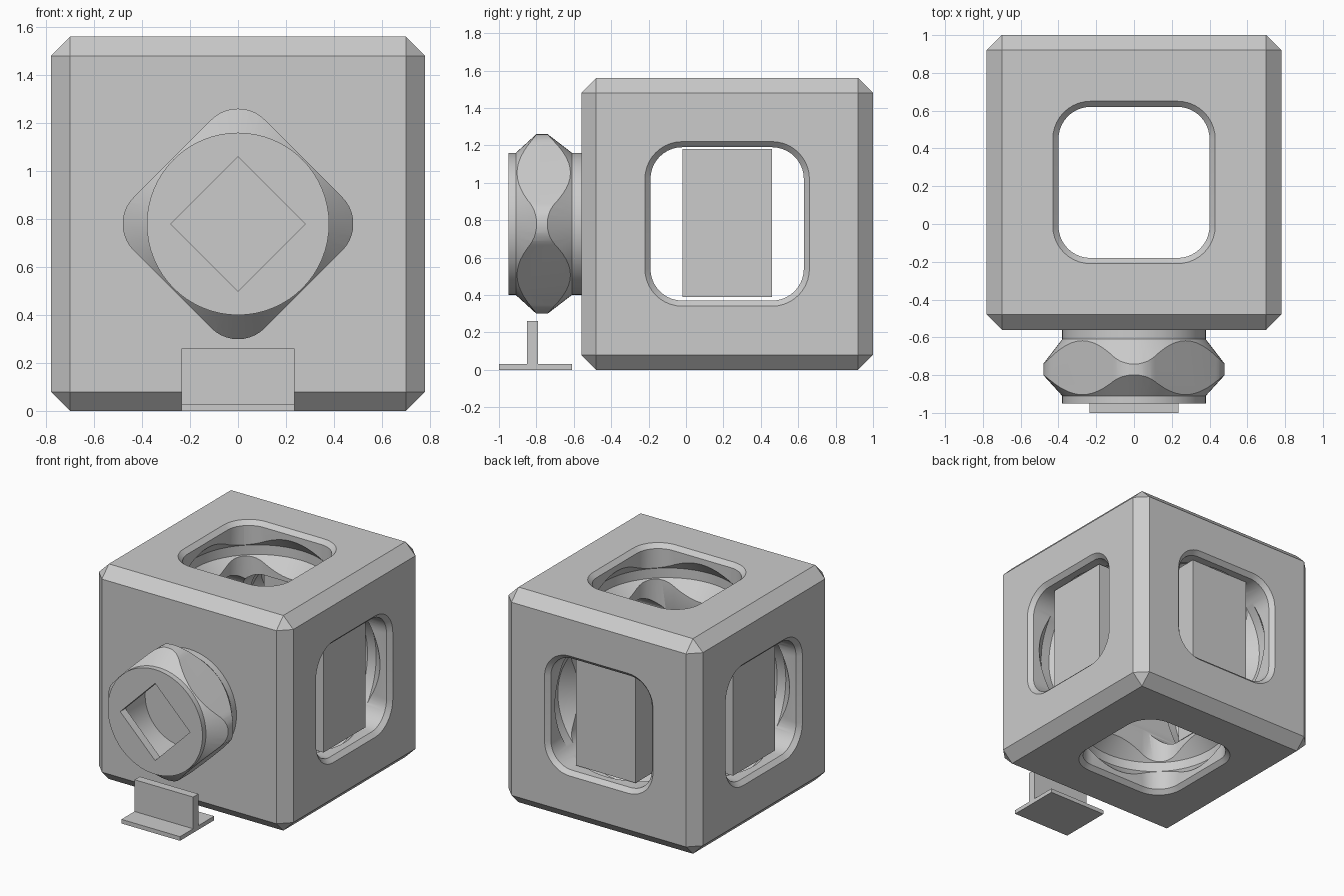
import bpy, bmesh, math
from mathutils import Matrix, Vector

if "Cube" in bpy.data.objects:
    bpy.data.objects.remove(bpy.data.objects["Cube"])

CENTRE = Vector((0, 0.22, 0.78))
HALF = 0.78
grey = bpy.data.materials.new("light_grey")
grey.diffuse_color = (0.60, 0.60, 0.60, 1)
grey.use_nodes = True
grey.node_tree.nodes["Principled BSDF"].inputs["Base Color"].default_value = grey.diffuse_color


def make(name, bm):
    bmesh.ops.recalc_face_normals(bm, faces=bm.faces)
    me = bpy.data.meshes.new(name)
    bm.to_mesh(me)
    bm.free()
    me.materials.append(grey)
    ob = bpy.data.objects.new(name, me)
    bpy.context.collection.objects.link(ob)
    return ob


def box(name, lo, hi, chamfer=0):
    lo, hi = Vector(lo), Vector(hi)
    bm = bmesh.new()
    bmesh.ops.create_cube(bm, size=1)
    for v in bm.verts:
        v.co = (lo + hi) / 2 + Vector(a * b for a, b in zip(v.co, hi - lo))
    if chamfer:
        bmesh.ops.bevel(bm, geom=bm.edges[:], offset=chamfer, segments=1, affect='EDGES')
    return make(name, bm)


def loft(name, rings, matrix):
    """Join rings of 2D points, given as (height, points), and cap both ends."""
    bm = bmesh.new()
    loops = [[bm.verts.new(matrix @ Vector((x, y, h))) for x, y in pts] for h, pts in rings]
    n = len(loops[0])
    for a, b in zip(loops, loops[1:]):
        for i in range(n):
            j = (i + 1) % n
            bm.faces.new((a[i], a[j], b[j], b[i]))
    bm.faces.new(loops[0])
    bm.faces.new(loops[-1])
    return make(name, bm)


def circle(r, n=64):
    return [(r * math.cos(2 * math.pi * i / n), r * math.sin(2 * math.pi * i / n)) for i in range(n)]


def rounded_square(half, r, turn=0, seg=10):
    pts = []
    for q in range(4):
        c = math.pi / 4 + q * math.pi / 2
        cx, cy = (half - r) * math.sqrt(2) * math.cos(c), (half - r) * math.sqrt(2) * math.sin(c)
        for s in range(seg + 1):
            a = q * math.pi / 2 + s / seg * math.pi / 2
            pts.append((cx + r * math.cos(a), cy + r * math.sin(a)))
    c, s = math.cos(turn), math.sin(turn)
    return [(x * c - y * s, x * s + y * c) for x, y in pts]


def boolean(target, other, op):
    m = target.modifiers.new("cut", 'BOOLEAN')
    m.operation, m.object, m.solver = op, other, 'EXACT'
    dg = bpy.context.evaluated_depsgraph_get()
    me = bpy.data.meshes.new_from_object(target.evaluated_get(dg))
    target.modifiers.clear()
    target.data = me
    bpy.data.objects.remove(other)


def smooth(ob):
    bpy.ops.object.select_all(action='DESELECT')
    ob.select_set(True)
    bpy.context.view_layer.objects.active = ob
    bpy.ops.object.shade_smooth_by_angle(angle=math.radians(30))


def frame(direction):
    """Matrix at the cube centre whose local z points along direction."""
    up = Vector((0, 1, 0)) if abs(direction.z) > 0.5 else Vector((0, 0, 1))
    side = up.cross(direction)
    rot = Matrix((side, up, direction)).transposed().to_4x4()
    return Matrix.Translation(CENTRE) @ rot


# Chamfered cube body
body = box("cube_body", CENTRE - Vector((HALF,) * 3), CENTRE + Vector((HALF,) * 3), 0.08)

# Rounded square openings with a flared lip, through x and z, and in from the back
for d, half, through in (((1, 0, 0), 0.41, True), ((0, 0, 1), 0.40, True), ((0, 1, 0), 0.405, False)):
    inner = rounded_square(half, 0.17)
    flare = rounded_square(half + 0.04, 0.21)
    rings = [(-0.79, flare), (-0.75, inner)] if through else [(-0.2, inner)]
    rings += [(0.75, inner), (0.79, flare)]
    boolean(body, loft("opening_cutter", rings, frame(Vector(d))), 'DIFFERENCE')

# Round locking groove inside each opening
for d in ((1, 0, 0), (-1, 0, 0), (0, 0, 1), (0, 0, -1), (0, 1, 0)):
    rings = [(0.40, circle(0.37)), (0.535, circle(0.50)), (0.605, circle(0.50)), (0.74, circle(0.37))]
    boolean(body, loft("groove_cutter", rings, frame(Vector(d))), 'DIFFERENCE')
smooth(body)

# Plug: round stem with a bulging quarter-turn lock
front = frame(Vector((0, -1, 0)))
plug = loft("plug", [(0.74, circle(0.38)), (1.17, circle(0.38))], front)
bulge = loft("bulge", [(0.83, circle(0.38)), (0.96, circle(0.48)),
                       (1.02, circle(0.48)), (1.13, circle(0.38))], front)
prism = loft("bulge_trim", [(0.80, rounded_square(0.386, 0.157, math.pi / 4)),
                            (1.16, rounded_square(0.386, 0.157, math.pi / 4))], front)
boolean(bulge, prism, 'INTERSECT')
boolean(plug, bulge, 'UNION')
# Round chamber behind a diamond-shaped mouth
boolean(plug, loft("chamber", [(0.87, circle(0.29)), (1.11, circle(0.29))], front), 'DIFFERENCE')
diamond = [(0.28, 0), (0, 0.28), (-0.28, 0), (0, -0.28)]
boolean(plug, loft("mouth", [(1.0, diamond), (1.2, diamond)], front), 'DIFFERENCE')
smooth(plug)

# Support blocks standing in the side and back openings
for s, n in ((1, "right"), (-1, "left")):
    xs = sorted((s * 0.42, s * 0.70))
    box(n + "_support", (xs[0], -0.02, 0.39), (xs[1], 0.46, 1.18))
box("back_support", (-0.24, 0.64, 0.39), (0.24, 0.92, 1.18))

# Small stand under the plug
box("stand_base", (-0.235, -1.0, 0), (0.235, -0.61, 0.03))
box("stand_plate", (-0.235, -0.85, 0.03), (0.235, -0.79, 0.26))
